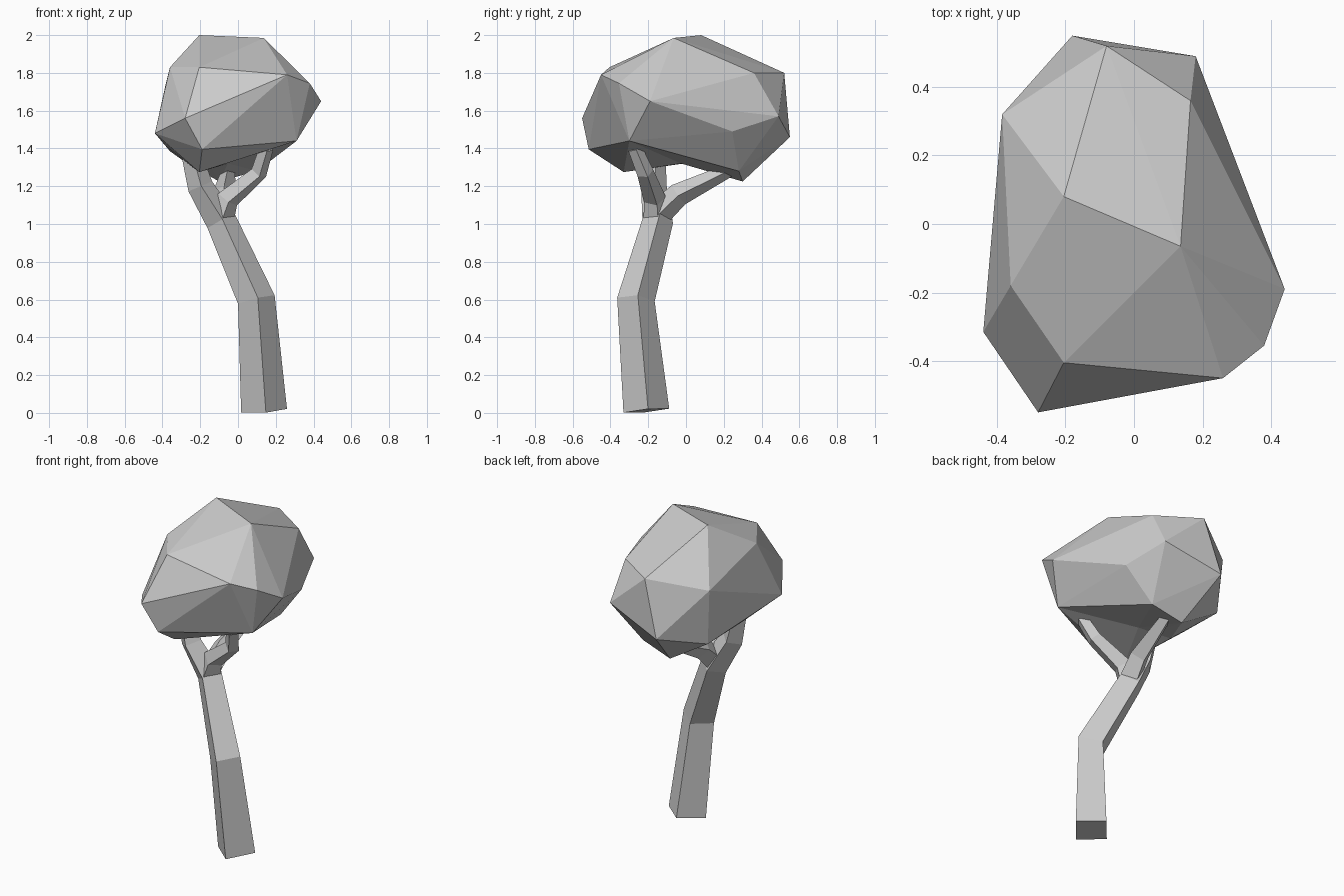
import bpy, bmesh
from mathutils import Vector

if "Cube" in bpy.data.objects:
    bpy.data.objects.remove(bpy.data.objects["Cube"])


def finish(bm, name):
    bmesh.ops.recalc_face_normals(bm, faces=bm.faces[:])
    me = bpy.data.meshes.new(name)
    bm.to_mesh(me)
    bm.free()
    ob = bpy.data.objects.new(name, me)
    bpy.context.collection.objects.link(ob)
    return ob


def limb(name, path):
    """Four-sided tapered tube along (x, y, z, corner radius) points."""
    bm = bmesh.new()
    pts = [Vector(p[:3]) for p in path]
    rings = []
    for i, p in enumerate(pts):
        t = Vector()
        if i > 0:
            t += (p - pts[i - 1]).normalized()
        if i < len(pts) - 1:
            t += (pts[i + 1] - p).normalized()
        t.normalize()
        u = Vector((1, 0.08, 0))
        u = (u - t * u.dot(t)).normalized()
        v = t.cross(u)
        r = path[i][3]
        rings.append([bm.verts.new(p + d * r) for d in (u, v, -u, -v)])
    for a, b in zip(rings, rings[1:]):
        for k in range(4):
            n = (k + 1) % 4
            bm.faces.new((a[k], a[n], b[n], b[k]))
    bm.faces.new(rings[0])
    bm.faces.new(rings[-1])
    return finish(bm, name)


# Trunk bending up into the left branch, plus two side branches
limb("trunk", [(.138, -.21, .012, .122), (.097, -.265, .6, .1), (-.089, -.15, 1.015, .082),
               (-.2, -.17, 1.2, .068), (-.26, -.16, 1.42, .05)])
limb("right_branch", [(-.09, -.155, 1.03, .07), (-.055, -.165, 1.13, .06),
                      (.11, -.215, 1.27, .045), (.15, -.27, 1.4, .038)])
limb("back_branch", [(-.09, -.14, 1.06, .07), (-.075, -.04, 1.155, .062), (-.05, .24, 1.29, .035)])

# Faceted crown: hull of its corner points
crown = [(-.18, .55, 1.46), (-.08, .52, 1.80), (.18, .49, 1.57), (.165, .36, 1.80),
         (-.385, .32, 1.73), (-.205, .08, 2.0), (.136, -.065, 1.985), (.44, -.19, 1.65),
         (.38, -.355, 1.745), (.26, -.45, 1.79), (-.28, -.55, 1.56), (-.205, -.405, 1.83),
         (-.36, -.18, 1.83), (-.44, -.315, 1.48), (-.38, -.02, 1.41), (.265, .245, 1.49),
         (.31, -.30, 1.44), (-.19, -.515, 1.395), (-.205, -.33, 1.275), (-.10, .30, 1.225),
         (.10, .28, 1.28), (-.36, .30, 1.385)]
bm = bmesh.new()
for c in crown:
    bm.verts.new(c)
res = bmesh.ops.convex_hull(bm, input=bm.verts[:])
bmesh.ops.delete(bm, geom=[v for v in bm.verts if not v.link_faces], context='VERTS')

# Hollow underside: lift the middle of the long edges spanning it
low = min((v for v in bm.verts if v.co.y < 0), key=lambda v: v.co.z)
span = [e for e in low.link_edges if e.other_vert(low).co.y > .2]
new = bmesh.ops.subdivide_edges(bm, edges=span, cuts=1)
for v in new["geom_inner"]:
    if isinstance(v, bmesh.types.BMVert):
        v.co.z = max(v.co.z, 1.32)
bmesh.ops.triangulate(bm, faces=bm.faces[:])
finish(bm, "crown")
